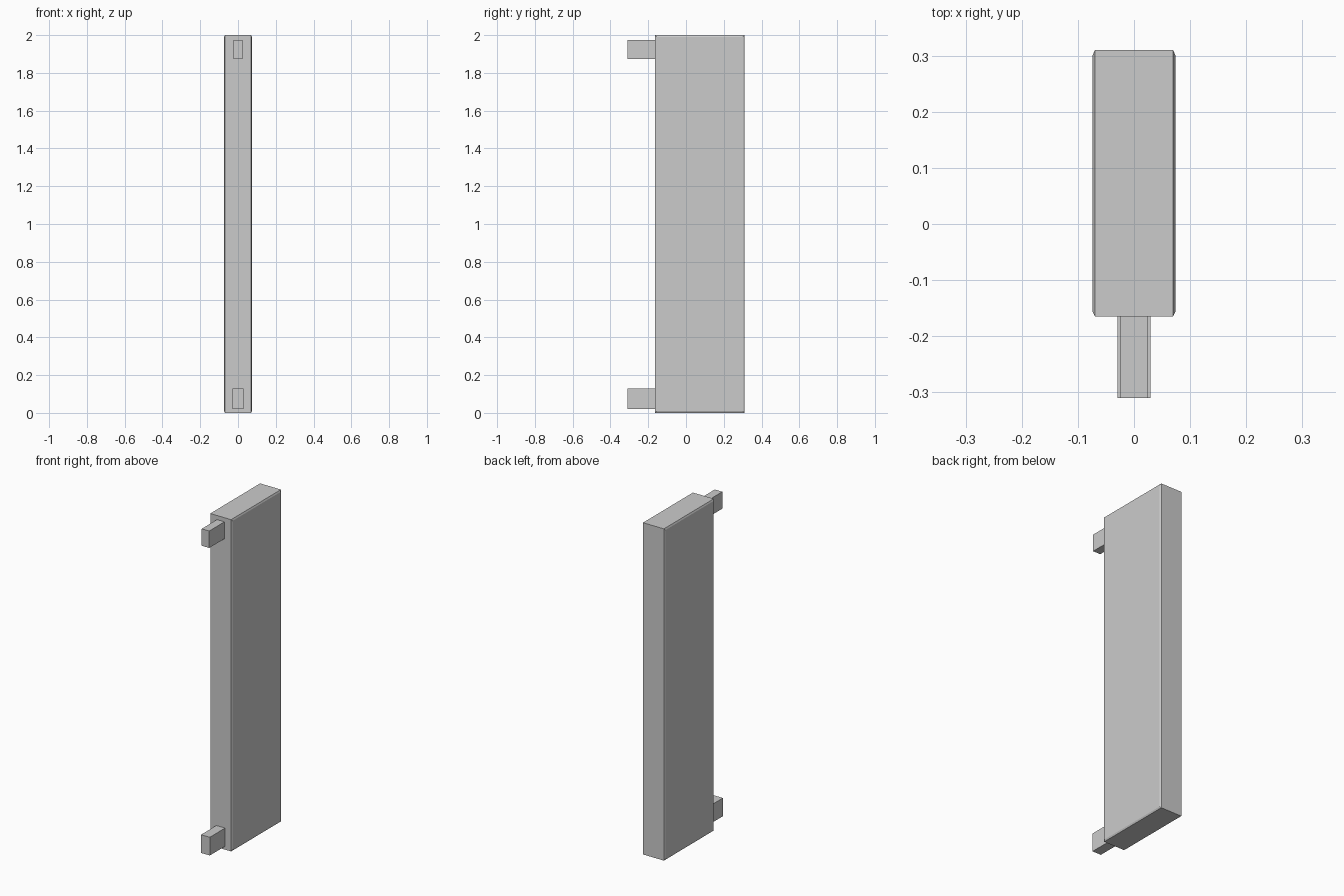
import bpy, bmesh

if "Cube" in bpy.data.objects:
    bpy.data.objects.remove(bpy.data.objects["Cube"])

Y0, Y1, Z0, Z1 = -0.165, 0.31, 0.0, 2.0


def finish(name, bm):
    bmesh.ops.recalc_face_normals(bm, faces=bm.faces[:])
    me = bpy.data.meshes.new(name)
    bm.to_mesh(me)
    bm.free()
    ob = bpy.data.objects.new(name, me)
    bpy.context.collection.objects.link(ob)
    return ob


def box(bm, lo, hi):
    verts = bmesh.ops.create_cube(bm, size=1)["verts"]
    for v in verts:
        for i in range(3):
            v.co[i] = lo[i] if v.co[i] < 0 else hi[i]


# Door slab: both broad sides are raised with a narrow chamfered border
bm = bmesh.new()
box(bm, (-0.0695, Y0, Z0), (0.0695, Y1, Z1))
bm.normal_update()
sides = [f for f in bm.faces if abs(f.normal.x) > 0.9]
bmesh.ops.inset_individual(bm, faces=sides, thickness=0.0135, depth=0.0)
for f in sides:
    for v in f.verts:
        v.co.x = 0.074 if v.co.x > 0 else -0.074
finish("door_slab", bm)

# Hinge arms on the front edge
for name, half, z0, z1 in (("upper_hinge", 0.025, 1.873, 1.975),
                           ("lower_hinge", 0.029, 0.02, 0.13)):
    bm = bmesh.new()
    box(bm, (-half, -0.31, z0), (half, Y0, z1))
    finish(name, bm)
